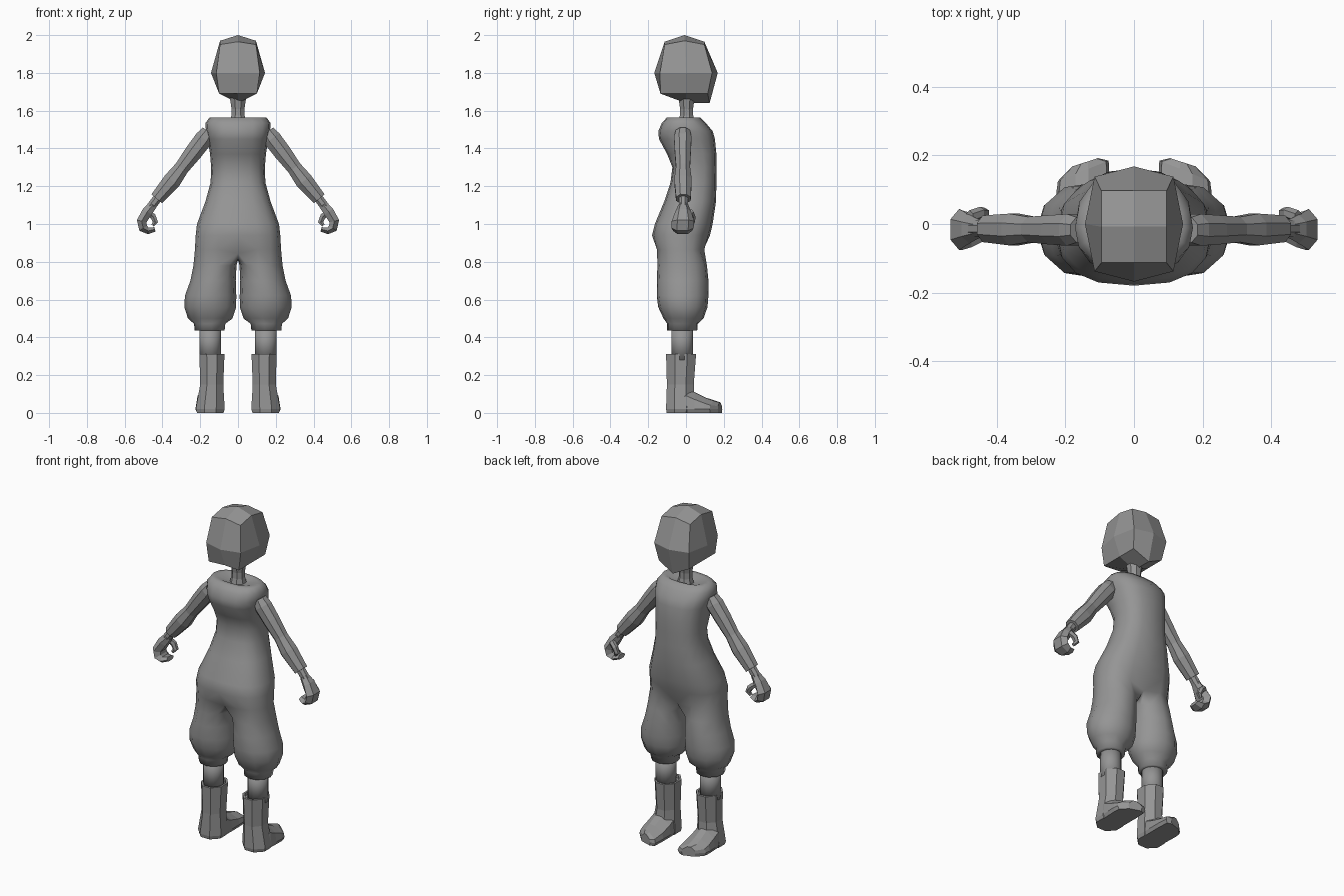
import bpy, bmesh
from math import sin, cos, radians, pi
from mathutils import Vector

old = bpy.data.objects.get("Cube")
if old:
    bpy.data.objects.remove(old)

grey = bpy.data.materials.new("plain grey")
grey.use_nodes = True
grey.diffuse_color = (0.3, 0.3, 0.3, 1)
grey.node_tree.nodes["Principled BSDF"].inputs["Base Color"].default_value = (0.3, 0.3, 0.3, 1)


def finish(name, bm, smooth=False, mirror=True):
    bmesh.ops.recalc_face_normals(bm, faces=bm.faces)
    mesh = bpy.data.meshes.new(name)
    bm.to_mesh(mesh)
    bm.free()
    mesh.materials.append(grey)
    for p in mesh.polygons:
        p.use_smooth = smooth
    ob = bpy.data.objects.new(name, mesh)
    bpy.context.collection.objects.link(ob)
    if mirror:
        m = ob.modifiers.new("mirror", 'MIRROR')
        m.merge_threshold = 0.0005
    return ob


def bridge(bm, a, b, closed=True):
    n = len(a)
    for i in range(n if closed else n - 1):
        j = (i + 1) % n
        bm.faces.new((a[i], a[j], b[j], b[i]))


def loft(name, rings, smooth=False, mirror=True):
    """Closed skin through rings of points, capped at both ends."""
    bm = bmesh.new()
    vs = [[bm.verts.new(p) for p in r] for r in rings]
    for a, b in zip(vs, vs[1:]):
        bridge(bm, a, b)
    bm.faces.new(vs[0])
    bm.faces.new(vs[-1])
    return finish(name, bm, smooth, mirror)


def ring(cx, cy, z, rx, ry, sides=8):
    return [(cx + rx * cos(t), cy + ry * sin(t), z)
            for t in (2 * pi * (i + 0.5) / sides for i in range(sides))]


def limb(name, path, sides=8):
    """Tube along (x, y, z, thickness, depth) stations."""
    rings = []
    for k, (x, y, z, r, d) in enumerate(path):
        a, b = path[max(k - 1, 0)], path[min(k + 1, len(path) - 1)]
        across = Vector((b[0] - a[0], 0, b[2] - a[2])).cross(Vector((0, 1, 0))).normalized()
        rings.append([Vector((x, y, z)) + across * r * cos(t) + Vector((0, d * sin(t), 0))
                      for t in (2 * pi * (i + 0.5) / sides for i in range(sides))])
    return loft(name, rings)


# Head: a cube cut in two along each axis, each row shaped
bm = bmesh.new()
bmesh.ops.create_cube(bm, size=2)
bmesh.ops.subdivide_edges(bm, edges=bm.edges[:], cuts=1, use_grid_fill=True)
for v in bm.verts:
    x, y, z = (round(c) for c in v.co)
    if z > 0:
        v.co = (x * 0.095, y * 0.105 - 0.008, 2.0 - 0.03 * abs(x) - 0.035 * abs(y) + 0.015 * abs(x * y))
    elif z == 0:
        v.co = (x * (0.115 if y else 0.143), y * (0.168 - 0.03 * abs(x)), 1.8)
    else:
        rise = 0.05 if x or y < 0 else 0
        v.co = (x * 0.1, y * 0.125 - 0.01 * abs(x * y), 1.64 + rise)
finish("head", bm, mirror=False)

# Neck
loft("neck", [ring(0, 0.003, z, r, r) for z, r in
              ((1.53, 0.05), (1.575, 0.038), (1.61, 0.037), (1.67, 0.047))], mirror=False)

# Jumpsuit: half body of torso rings that split into one leg, then mirrored
SEG = 8


def half_ring(z, w, back, front, power=0.8):
    mid, dep = (back + front) / 2, (front - back) / 2
    pts = []
    for i in range(SEG + 1):
        t = -pi / 2 + pi * i / SEG
        s = sin(t)
        x = 0 if i in (0, SEG) else w * abs(cos(t)) ** power
        pts.append((x, mid + dep * (1 if s > 0 else -1) * abs(s) ** power, z))
    return pts


torso = [(1.545, 0.05, -0.04, 0.045), (1.565, 0.12, -0.075, 0.06), (1.565, 0.15, -0.1, 0.075),
         (1.535, 0.172, -0.128, 0.105), (1.49, 0.17, -0.147, 0.142), (1.45, 0.16, -0.143, 0.153),
         (1.37, 0.148, -0.1, 0.161), (1.3, 0.142, -0.072, 0.161), (1.22, 0.145, -0.082, 0.161),
         (1.12, 0.172, -0.115, 0.159), (1.0, 0.217, -0.165, 0.141), (0.94, 0.224, -0.18, 0.127)]
crotch = [(x, y * (0.8 if x == 0 else 1), z - (0.0 if x else 0.02))
          for x, y, z in half_ring(0.865, 0.228, -0.162, 0.105)]
legs = [(0.78, 0.122, 0.114, -0.152, 0.112), (0.7, 0.132, 0.12, -0.156, 0.12),
        (0.62, 0.145, 0.136, -0.156, 0.12), (0.56, 0.147, 0.137, -0.148, 0.115),
        (0.5, 0.147, 0.118, -0.12, 0.094), (0.472, 0.15, 0.083, -0.1, 0.063),
        (0.435, 0.15, 0.079, -0.1, 0.06), (0.435, 0.15, 0.05, -0.07, 0.03)]

bm = bmesh.new()
rows = [[bm.verts.new(p) for p in half_ring(*t)] for t in torso]
rows.append([bm.verts.new(p) for p in crotch])
for a, b in zip(rows, rows[1:]):
    bridge(bm, a, b, closed=False)
bm.faces.new(rows[0])
# the seam between the legs continues the last row into a closed loop
seam = [bm.verts.new((0, y, z)) for y, z in ((0.045, 0.82), (-0.02, 0.81), (-0.085, 0.815))]
prev = rows[-1] + seam
angles = [-130 + 260 * i / SEG for i in range(SEG + 1)] + [155, 180, 205]
for z, cx, r, back, front in legs:
    cur = [bm.verts.new((cx + r * cos(radians(t)),
                         (back + front) / 2 + (front - back) / 2 * sin(radians(t)), z)) for t in angles]
    bridge(bm, prev, cur)
    prev = cur
bm.faces.new(prev)
# drop the inner wall of the neck cap so the halves weld cleanly
bmesh.ops.delete(bm, geom=[f for f in bm.faces if all(abs(v.co.x) < 1e-5 for v in f.verts)],
                 context='FACES_ONLY')
finish("jumpsuit", bm, smooth=True)

# Shins
shins = loft("shins", [ring(0.148, -0.021, z, 0.058, 0.058, 16) for z in (0.28, 0.46)], smooth=True)

# Boots: upright shaft and a forward foot
loft("boot_shafts", [ring(cx, cy, z, rx, ry) for z, cx, cy, rx, ry in
                     ((0, 0.147, -0.03, 0.076, 0.078), (0.02, 0.147, -0.028, 0.083, 0.084),
                      (0.15, 0.139, -0.03, 0.066, 0.077), (0.312, 0.138, -0.026, 0.072, 0.086),
                      (0.312, 0.138, -0.026, 0.06, 0.072), (0.295, 0.138, -0.026, 0.06, 0.072))])
foot = []
for y, slant, x0, x1, h in ((-0.07, 0, 0.085, 0.205, 0.09), (0.0, 0, 0.072, 0.222, 0.14),
                            (0.045, 0, 0.07, 0.224, 0.11), (0.105, 0.01, 0.07, 0.226, 0.08),
                            (0.155, 0.03, 0.074, 0.222, 0.063), (0.18, 0.012, 0.105, 0.18, 0.055)):
    mid, wid = (x0 + x1) / 2, x1 - x0
    foot.append([(mid + wid * u, y - slant * u * 2, z) for u, z in
                 ((-0.44, 0), (-0.5, 0.02), (-0.45, h * 0.65), (-0.1, h),
                  (0.15, h), (0.45, h * 0.65), (0.5, 0.02), (0.44, 0))])
loft("boot_feet", foot)

# Arms, wrists and curled hands
limb("arms", [(0.155, -0.017, 1.49, 0.04, 0.04), (0.18, -0.017, 1.452, 0.052, 0.05),
              (0.235, -0.017, 1.38, 0.05, 0.046), (0.298, -0.016, 1.297, 0.042, 0.04),
              (0.35, -0.016, 1.228, 0.051, 0.05), (0.43, -0.014, 1.133, 0.04, 0.042)])
limb("wrists", [(0.42, -0.014, 1.145, 0.026, 0.026), (0.465, -0.014, 1.085, 0.026, 0.026)])
limb("hands", [(0.45, -0.014, 1.102, 0.026, 0.026), (0.48, -0.015, 1.065, 0.032, 0.042),
               (0.51, -0.016, 1.015, 0.03, 0.06), (0.502, -0.018, 0.978, 0.028, 0.058),
               (0.475, -0.018, 0.963, 0.02, 0.05), (0.44, -0.016, 0.972, 0.014, 0.035)], 6)
limb("thumbs", [(0.48, 0.02, 1.065, 0.018, 0.02), (0.45, 0.032, 1.04, 0.018, 0.018),
                (0.437, 0.032, 1.01, 0.016, 0.016), (0.452, 0.026, 0.992, 0.01, 0.01)], 6)
